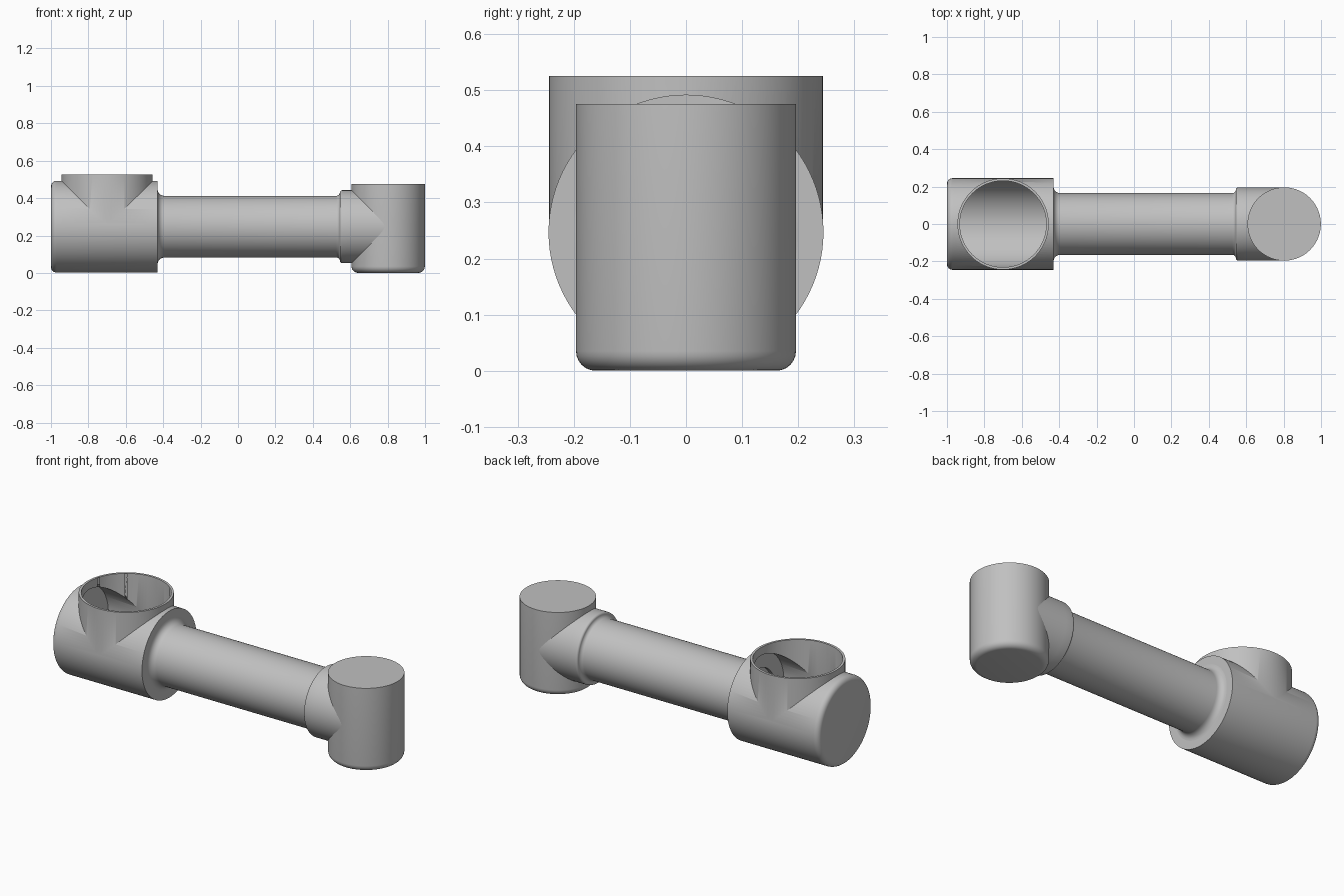
import bpy, bmesh
from math import cos, sin, pi, radians
from mathutils import Matrix, Vector

cube = bpy.data.objects.get("Cube")
if cube:
    bpy.data.objects.remove(cube, do_unlink=True)

grey = bpy.data.materials.new("grey_metal")
grey.use_nodes = True
GREY = (0.53, 0.53, 0.53, 1)
grey.diffuse_color = GREY
grey.node_tree.nodes["Principled BSDF"].inputs["Base Color"].default_value = GREY

AXIS_Z = 0.247   # height of the horizontal centreline
SEGMENTS = 96


def arc(r, h, radius, start, end, steps=6):
    """Rounded corner in (radius, height) profile space, angles in degrees."""
    angles = [radians(start + (end - start) * i / steps) for i in range(steps + 1)]
    return [(r + radius * cos(a), h + radius * sin(a)) for a in angles]


def lathe(name, profile, x=0.0, z=0.0, along_x=False, closed=False):
    """Spin a (radius, height) profile about z, or about x if along_x."""
    bm = bmesh.new()
    verts = [bm.verts.new((r, 0, h)) for r, h in profile]
    for a, b in zip(verts, verts[1:]):
        bm.edges.new((a, b))
    if closed:
        bm.edges.new((verts[-1], verts[0]))
    bmesh.ops.spin(bm, geom=bm.verts[:] + bm.edges[:], cent=(0, 0, 0),
                   axis=(0, 0, 1), angle=2 * pi, steps=SEGMENTS)
    bmesh.ops.remove_doubles(bm, verts=bm.verts, dist=1e-5)
    bmesh.ops.recalc_face_normals(bm, faces=bm.faces)
    turn = Matrix.Rotation(pi / 2, 4, "Y") if along_x else Matrix.Identity(4)
    bm.transform(Matrix.Translation(Vector((x, 0, z))) @ turn)
    mesh = bpy.data.meshes.new(name)
    bm.to_mesh(mesh)
    bm.free()
    mesh.materials.append(grey)
    obj = bpy.data.objects.new(name, mesh)
    bpy.context.collection.objects.link(obj)
    return obj


def rod(name, radius, low, high, **place):
    return lathe(name, [(0, low), (radius, low), (radius, high), (0, high)], **place)


def select(obj):
    bpy.ops.object.select_all(action="DESELECT")
    obj.select_set(True)
    bpy.context.view_layer.objects.active = obj


def combine(target, other, operation):
    """Apply a boolean and discard the helper solid."""
    select(target)
    mod = target.modifiers.new("boolean", "BOOLEAN")
    mod.operation, mod.solver, mod.object = operation, "EXACT", other
    bpy.ops.object.modifier_apply(modifier=mod.name)
    bpy.data.objects.remove(other, do_unlink=True)


# Large joint housing with a rounded outer end
housing = lathe("joint_housing",
                [(0, -1.0)] + arc(0.215, -0.97, 0.03, -90, 0)
                + [(0.245, -0.43), (0, -0.43)], z=AXIS_Z, along_x=True)

# Open collar on top, then hollow out the housing
combine(housing, rod("collar", 0.244, AXIS_Z, 0.525, x=-0.70), "UNION")
combine(housing, rod("chamber", 0.233, -0.975, -0.45, z=AXIS_Z, along_x=True), "DIFFERENCE")
combine(housing, rod("collar_bore", 0.231, AXIS_Z, 0.6, x=-0.70), "DIFFERENCE")
combine(housing, rod("tube_bore", 0.15, -0.6, -0.4, z=AXIS_Z, along_x=True), "DIFFERENCE")

# Hollow arm tube: fillet at the housing, flared neck at the small joint
tube = lathe("arm_tube",
             [(0.15, -0.44), (0.20, -0.44)]
             + arc(0.20, -0.395, 0.035, 270, 180)
             + arc(0.185, 0.525, 0.02, 180, 90)
             + arc(0.183, 0.557, 0.012, -90, 0)
             + [(0.195, 0.60), (0.195, 0.80), (0, 0.80), (0, 0.61), (0.15, 0.61)],
             z=AXIS_Z, along_x=True, closed=False)

# Inner wall of the tube closes the profile
wall = lathe("tube_inner_wall", [(0.15, -0.44), (0.15, 0.61)], z=AXIS_Z, along_x=True)
select(tube)
wall.select_set(True)
bpy.ops.object.join()
bm = bmesh.new()
bm.from_mesh(tube.data)
bmesh.ops.remove_doubles(bm, verts=bm.verts, dist=1e-5)
bmesh.ops.recalc_face_normals(bm, faces=bm.faces)
bm.to_mesh(tube.data)
bm.free()

# Small upright joint with a flat top and rounded base
elbow = lathe("small_joint",
              [(0, 0)] + arc(0.161, 0.035, 0.035, -90, 0)
              + [(0.196, 0.475), (0, 0.475)], x=0.803)

for part in (housing, tube, elbow):
    select(part)
    bpy.ops.object.shade_smooth_by_angle(angle=radians(30))
